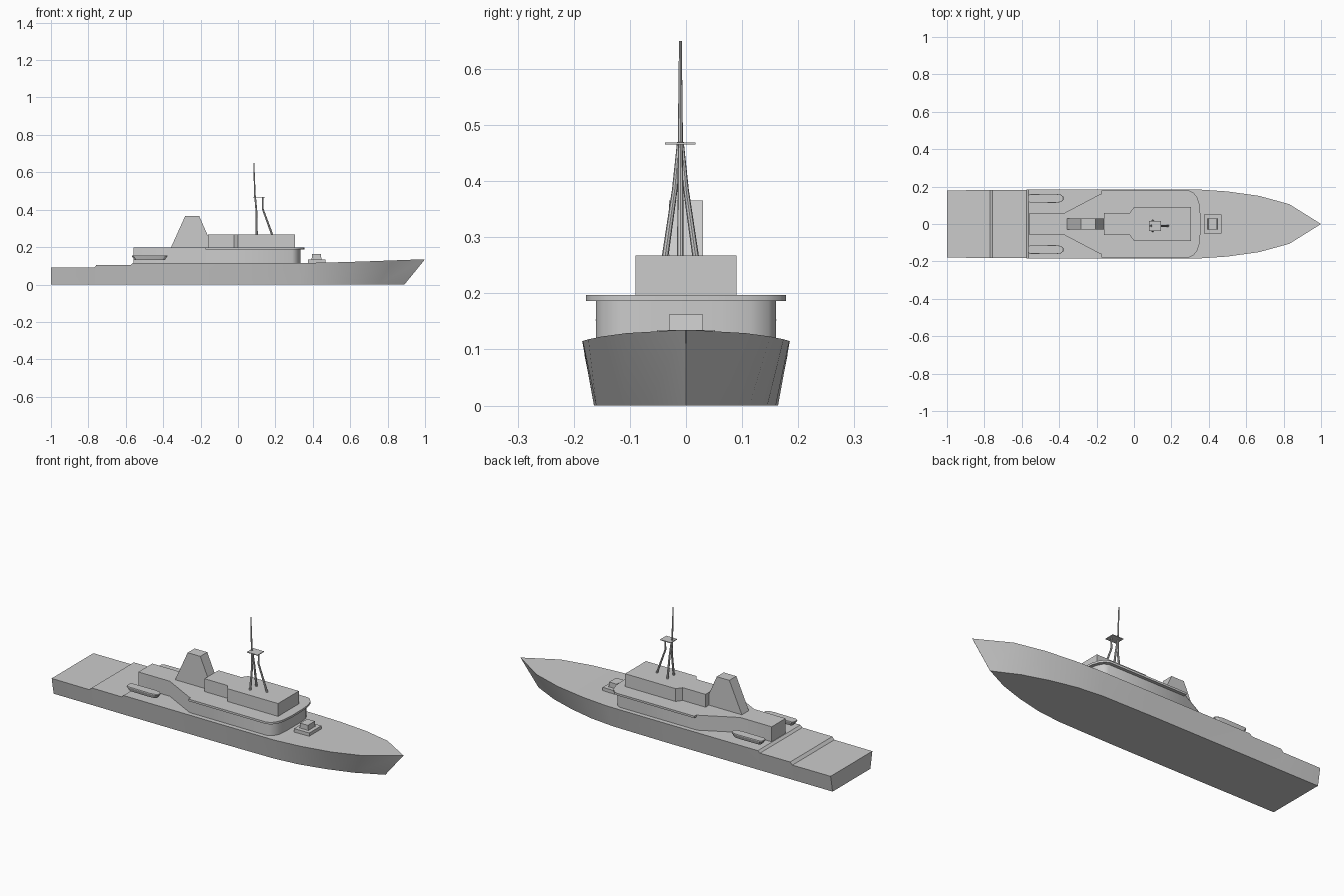
import bpy
import bmesh
import math
from mathutils import Vector

if "Cube" in bpy.data.objects:
    bpy.data.objects.remove(bpy.data.objects["Cube"], do_unlink=True)

grey = bpy.data.materials.new("light grey paint")
grey.use_nodes = True
grey.diffuse_color = (0.6, 0.6, 0.6, 1)
grey.node_tree.nodes["Principled BSDF"].inputs["Base Color"].default_value = (0.6, 0.6, 0.6, 1)


def finish(name, bm, smooth=None):
    """Turn a bmesh into a named object, optionally smoothed below an angle."""
    bmesh.ops.remove_doubles(bm, verts=bm.verts, dist=1e-5)
    bmesh.ops.recalc_face_normals(bm, faces=bm.faces)
    mesh = bpy.data.meshes.new(name)
    bm.to_mesh(mesh)
    bm.free()
    mesh.materials.append(grey)
    ob = bpy.data.objects.new(name, mesh)
    bpy.context.collection.objects.link(ob)
    if smooth:
        bpy.ops.object.select_all(action='DESELECT')
        ob.select_set(True)
        bpy.context.view_layer.objects.active = ob
        bpy.ops.object.shade_smooth_by_angle(angle=math.radians(smooth))
    return ob


def loft(name, rings, smooth=None):
    """Skin a series of equal closed rings and cap both ends."""
    bm = bmesh.new()
    loops = [[bm.verts.new(p) for p in ring] for ring in rings]
    n = len(rings[0])
    for a, b in zip(loops, loops[1:]):
        for i in range(n):
            j = (i + 1) % n
            bm.faces.new((a[i], a[j], b[j], b[i]))
    bm.faces.new(loops[0])
    bm.faces.new(loops[-1])
    return finish(name, bm, smooth)


def mirrored(half):
    """Close a half outline of (x, half width) points across the centreline."""
    return half + [(x, -y) for x, y in reversed(half)]


def deckhouse(name, half, z0, z1, smooth=None):
    outline = mirrored(half)
    return loft(name, [[(x, y, z) for x, y in outline] for z in (z0, z1)], smooth)


def box(name, x0, x1, y0, y1, z0, z1, inset=0):
    rings = []
    for z, d in ((z0, 0), (z1, inset)):
        rings.append([(x0 + d, y0, z), (x1 - d, y0, z), (x1 - d, y1, z), (x0 + d, y1, z)])
    return loft(name, rings)


def tube(name, points, radii, sides=8):
    """Tapered spar through points, with rings kept horizontal."""
    rings = []
    for p, r in zip(points, radii):
        rings.append([Vector(p) + Vector((r * math.cos(t), r * math.sin(t), 0))
                      for t in (2 * math.pi * i / sides for i in range(sides))])
    return loft(name, rings, 40)


# Hull: deck x, deck height, deck half width, keel x, keel half width
stations = [
    (-1.0, 0.09, 0.18, -1.0, 0.163),
    (-0.77, 0.09, 0.181, -0.77, 0.163),
    (-0.757, 0.104, 0.182, -0.757, 0.163),
    (-0.575, 0.104, 0.183, -0.575, 0.164),
    (-0.563, 0.115, 0.184, -0.563, 0.164),
    (0.0, 0.115, 0.185, 0.0, 0.164),
    (0.35, 0.115, 0.184, 0.33, 0.16),
    (0.5, 0.118, 0.174, 0.47, 0.145),
    (0.67, 0.123, 0.15, 0.61, 0.113),
    (0.83, 0.129, 0.106, 0.75, 0.068),
    (0.995, 0.135, 0.003, 0.887, 0.001),
    (1.0, 0.135, 0.0005, 0.89, 0.0002),
]
loft("hull", [[(kx, -kw, 0), (dx, -dw, dz), (dx, dw, dz), (kx, kw, 0)]
              for dx, dz, dw, kx, kw in stations], 20)

# Main superstructure with its overhanging bridge deck
deckhouse("main_deckhouse",
          [(-0.56, 0.06), (-0.37, 0.06), (-0.18, 0.16), (0.29, 0.16),
           (0.312, 0.147), (0.33, 0.115), (0.335, 0.06)], 0.11, 0.192, 35)
deckhouse("aft_deckhouse_roof",
          [(-0.56, 0.06), (-0.37, 0.06), (-0.18, 0.16), (-0.15, 0.16)], 0.19, 0.197)
deckhouse("bridge_deck",
          [(-0.175, 0.178), (0.295, 0.178), (0.318, 0.168), (0.338, 0.142),
           (0.35, 0.105), (0.355, 0.05)], 0.186, 0.197, 35)
deckhouse("bridge_house",
          [(-0.16, 0.06), (-0.022, 0.06), (0.0, 0.09), (0.305, 0.09)], 0.19, 0.267)

# Funnel: side profile extruded across the ship
profile = [(-0.362, 0.19), (-0.283, 0.365), (-0.207, 0.365), (-0.13, 0.19)]
loft("funnel", [[(x, y, z) for x, z in profile] for y in (-0.03, 0.03)])

# Foredeck gun mount
box("gun_platform", 0.375, 0.467, -0.052, 0.052, 0.11, 0.135)
box("gun_house", 0.393, 0.447, -0.03, 0.03, 0.13, 0.162, 0.004)

# Lifeboats: flared hulls with a blunt stern and rounded bow
boat = [(-0.568, 0.013), (-0.558, 0.022), (-0.42, 0.024), (-0.392, 0.02), (-0.377, 0.009)]
for side, label in ((1, "left"), (-1, "right")):
    rings = []
    for z, scale in ((0.132, 0.72), (0.152, 1.0), (0.156, 0.97)):
        rings.append([(-0.47 + (x + 0.47) * (0.5 + scale / 2), side * 0.137 + y * scale, z)
                      for x, y in mirrored(boat)])
    loft("lifeboat_" + label, rings, 25)

# Tripod mast, lookout platform and pole
axis = -0.01
for side, label in ((1, "left"), (-1, "right")):
    tube("mast_leg_" + label,
         [(0.1, axis + side * 0.028, 0.26), (0.099, axis + side * 0.01, 0.385),
          (0.092, axis + side * 0.002, 0.47)], [0.006, 0.005, 0.004])
tube("mast_front_leg", [(0.185, axis, 0.26), (0.132, axis, 0.405), (0.132, axis, 0.467)],
     [0.006, 0.005, 0.004])
tube("mast_pole", [(0.098, axis, 0.4), (0.09, axis, 0.48), (0.085, axis, 0.65)],
     [0.004, 0.0045, 0.0025])
box("mast_platform", 0.08, 0.145, axis - 0.027, axis + 0.027, 0.465, 0.469)
